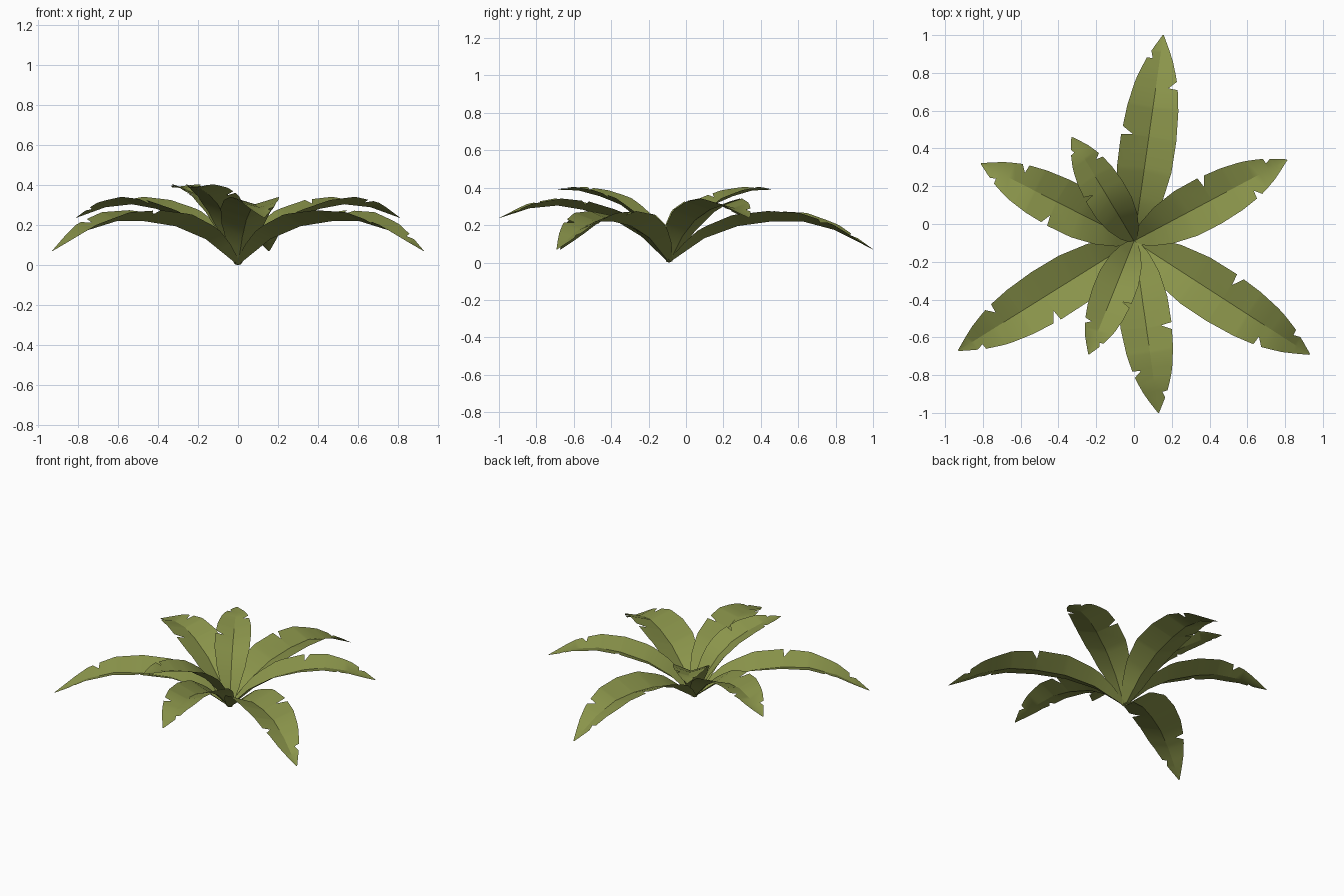
import bpy, bmesh, math
from mathutils import Vector

if "Cube" in bpy.data.objects:
    bpy.data.objects.remove(bpy.data.objects["Cube"])

green = bpy.data.materials.new("leaf_green")
green.diffuse_color = (0.254, 0.296, 0.069, 1)
green.use_nodes = True
green.node_tree.nodes["Principled BSDF"].inputs["Base Color"].default_value = green.diffuse_color

BASE = Vector((0, -0.09, 0))
# half-width of the blade along its length (fraction, share of maximum)
WIDTH = [(0, .12), (.1, .5), (.22, .8), (.36, .98), (.5, 1), (.64, .92),
         (.76, .76), (.86, .52), (.93, .28), (1, .02)]
# torn notches: left side and right side positions
NOTCH = {1: [.51, .88], -1: [.745]}


def interp(pts, t):
    for (a, u), (b, v) in zip(pts, pts[1:]):
        if t <= b:
            return u + (v - u) * (t - a) / (b - a)
    return pts[-1][1]


def half_width(t, side):
    w = interp(WIDTH, t)
    return w * 0.58 if any(abs(t - n) < 1e-6 for n in NOTCH[side]) else w


def leaf(name, tip, arch, width, fold):
    """Folded blade running from the base to tip (x, y), following an arch (r, z)."""
    d = Vector((tip[0], tip[1], 0)) - BASE
    length = d.length
    d.normalize()
    left = Vector((-d.y, d.x, 0))
    prof = [(r / arch[-1][0], z) for r, z in arch]
    ts = {round(t, 4) for t, _ in WIDTH} | {round(t, 4) for t, _ in prof}
    cuts = NOTCH[1] + NOTCH[-1]
    ts = {t for t in ts if all(abs(t - n) > .03 for n in cuts) or t == 1}
    for n in cuts:
        ts |= {n - .006, n, n + .032}
    bm = bmesh.new()
    prev = None
    for t in sorted(ts):
        mid = BASE + d * (t * length) + Vector((0, 0, interp(prof, t)))
        a, b = max(0, t - .07), min(1, t + .07)
        tan = d * ((b - a) * length) + Vector((0, 0, interp(prof, b) - interp(prof, a)))
        up = tan.cross(left).normalized()
        if up.z < 0:
            up = -up
        row = []
        for s in (1, 0, -1):
            w = width * half_width(t, s) if s else 0
            lift = fold * (1 - .5 * t) * w
            row.append(bm.verts.new(mid + left * (s * w) + up * lift))
        if prev:
            for i in (0, 1):
                bm.faces.new((prev[i], prev[i + 1], row[i + 1], row[i]))
        prev = row
    for v in bm.verts:
        v.co.z = max(0, v.co.z)
    me = bpy.data.meshes.new(name)
    bm.to_mesh(me)
    bm.free()
    me.materials.append(green)
    ob = bpy.data.objects.new(name, me)
    bpy.context.collection.objects.link(ob)
    bpy.ops.object.select_all(action='DESELECT')
    ob.select_set(True)
    bpy.context.view_layer.objects.active = ob
    bpy.ops.object.shade_smooth_by_angle(angle=math.radians(30))


# three tiers of leaves: arch, half-width, fold, tips
LOW = [(0, 0), (.19, .13), (.37, .195), (.55, .22), (.72, .22), (.89, .175), (1.1, .07)]
MID = [(0, 0), (.15, .14), (.29, .225), (.45, .28), (.6, .305), (.75, .29), (.915, .237)]
TOP = [(0, 0), (.09, .14), (.18, .24), (.28, .31), (.4, .355), (.52, .385), (.645, .39)]
TIERS = [("lower_leaf", LOW, .148, .5, [(.155, 1), (.93, -.69), (-.93, -.67)]),
         ("middle_leaf", MID, .136, .45, [(.81, .34), (.13, -1), (-.81, .32)]),
         ("upper_leaf", TOP, .112, .45, [(-.24, -.69), (-.33, .46)])]
for name, arch, width, fold, tips in TIERS:
    for i, tip in enumerate(tips):
        leaf(f"{name}_{i + 1}", tip, arch, width, fold)
